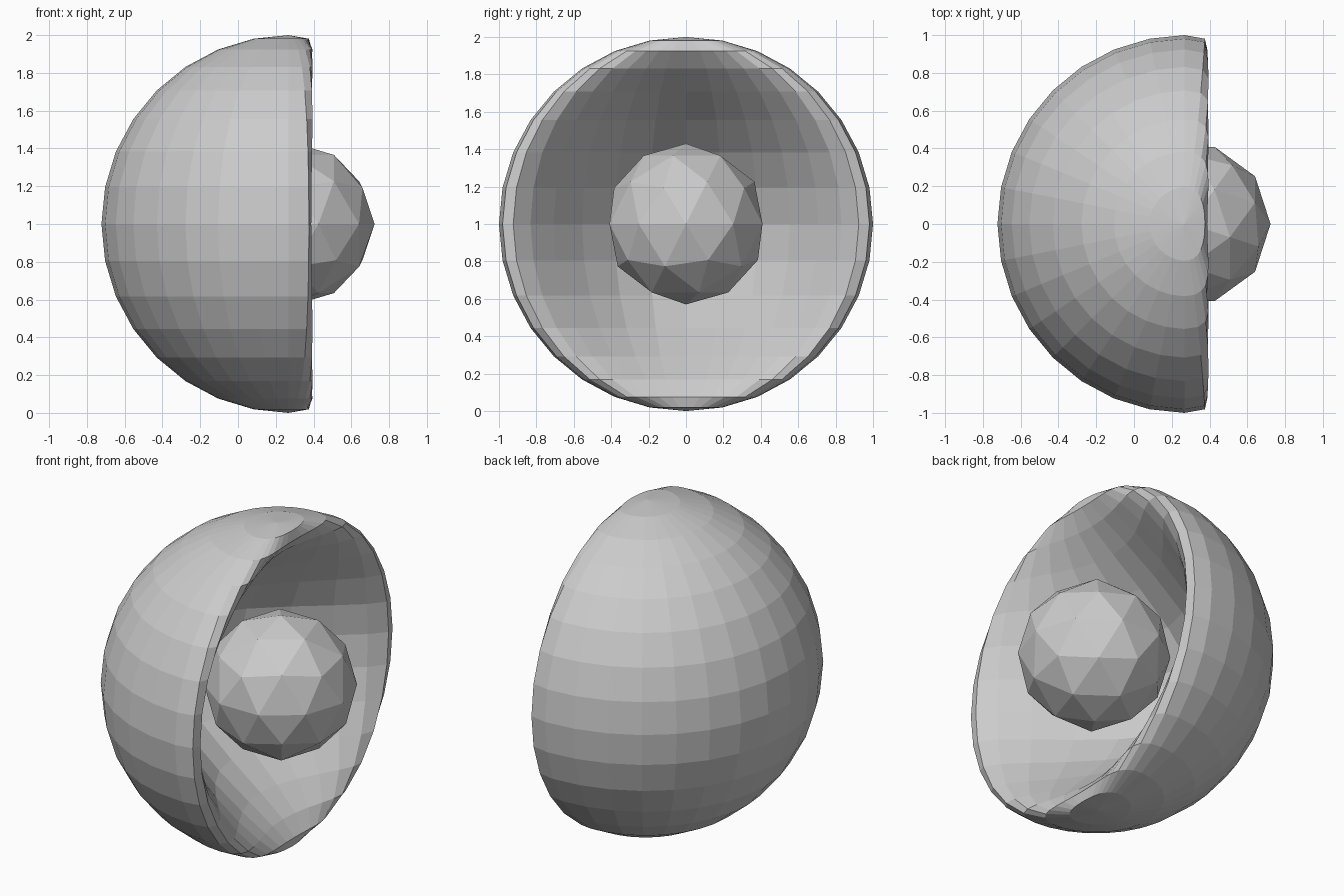
import bpy, bmesh, math
from mathutils import Matrix, Vector

if "Cube" in bpy.data.objects:
    bpy.data.objects.remove(bpy.data.objects["Cube"])


def make_object(name, bm):
    mesh = bpy.data.meshes.new(name)
    bm.to_mesh(mesh)
    bm.free()
    obj = bpy.data.objects.new(name, mesh)
    bpy.context.collection.objects.link(obj)
    return obj


# Shell: full sphere whose +x side is pushed inward with a smooth falloff,
# folding it into a hollow bowl
REACH, PUSH = 1.48, 1.75
bm = bmesh.new()
bmesh.ops.create_uvsphere(bm, u_segments=32, v_segments=16, radius=1)
tip = Vector((1, 0, 0))
for v in bm.verts:
    t = max(0, 1 - (v.co - tip).length / REACH)
    v.co.x -= PUSH * (3 * t ** 2 - 2 * t ** 3)
bmesh.ops.translate(bm, verts=bm.verts, vec=(0.277, 0, 1))
make_object("outer_shell", bm)

# Core: low-poly ball floating in the shell
bm = bmesh.new()
bmesh.ops.create_icosphere(bm, subdivisions=2, radius=0.43,
                           matrix=Matrix.Translation((0.293, 0, 1))
                           @ Matrix.Rotation(-math.pi / 2, 4, 'Z'))
make_object("inner_core", bm)
